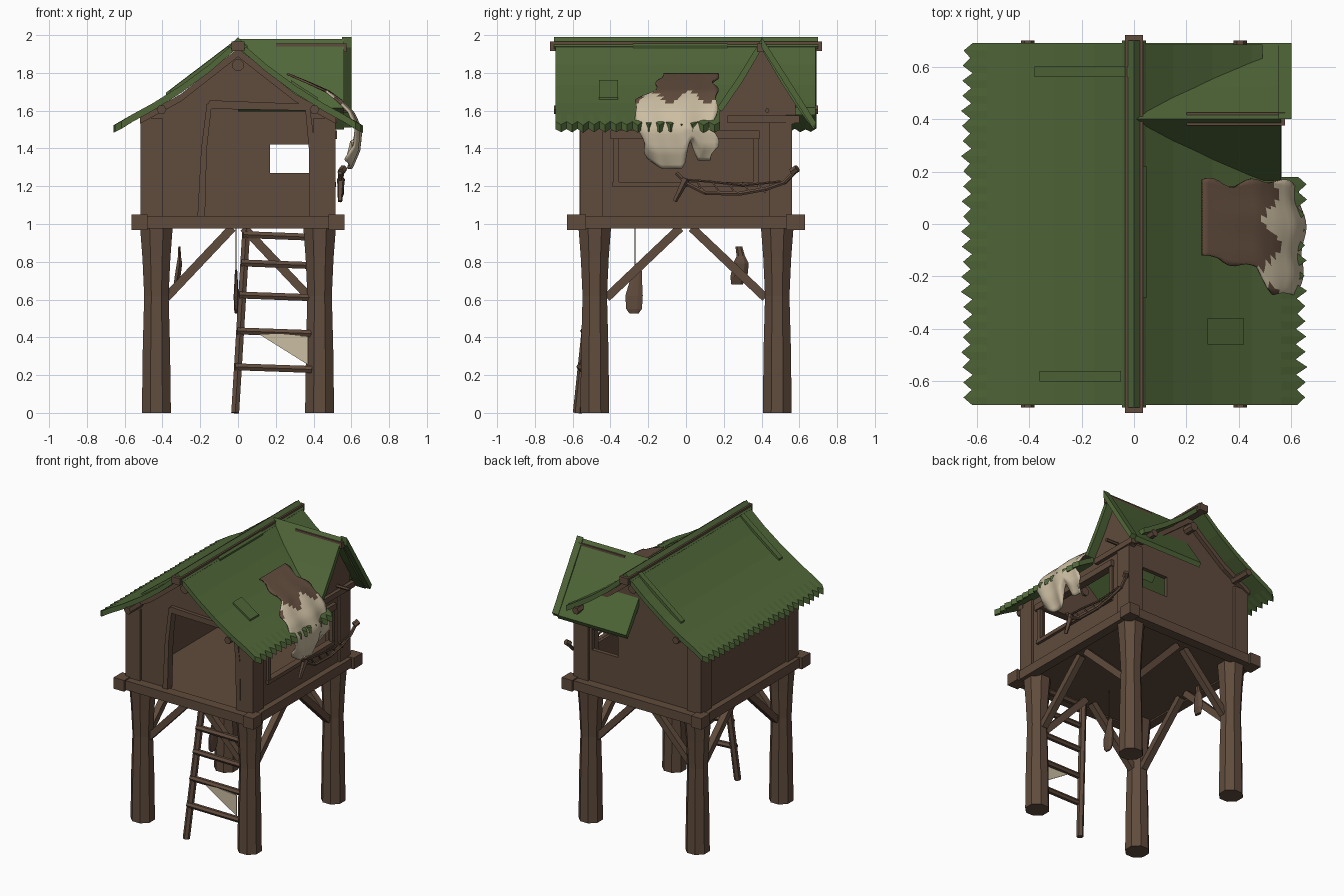
import bpy, bmesh, math, random
from mathutils import Vector, Matrix

if "Cube" in bpy.data.objects:
    bpy.data.objects.remove(bpy.data.objects["Cube"])
random.seed(4)

def material(name, c):
    m = bpy.data.materials.new(name)
    m.diffuse_color = (*c, 1)
    m.use_nodes = True
    m.node_tree.nodes["Principled BSDF"].inputs["Base Color"].default_value = m.diffuse_color
    return m
WOOD = material("brown wood", (0.117, 0.071, 0.046))
GREEN = material("green roof", (0.080, 0.135, 0.040))
CREAM = material("cream hide", (0.60, 0.51, 0.36))

def finish(name, bm, mat):
    bmesh.ops.recalc_face_normals(bm, faces=bm.faces)
    me = bpy.data.meshes.new(name)
    bm.to_mesh(me)
    bm.free()
    me.materials.append(mat)
    ob = bpy.data.objects.new(name, me)
    bpy.context.collection.objects.link(ob)
    return ob

def prism(name, pts, axis, a, b, mat=WOOD):
    """Extrude a 2D profile along x, y or z from a to b."""
    put = {'x': lambda p, t: (t, p[0], p[1]), 'y': lambda p, t: (p[0], t, p[1]),
           'z': lambda p, t: (p[0], p[1], t)}[axis]
    bm = bmesh.new()
    A = [bm.verts.new(put(p, a)) for p in pts]
    B = [bm.verts.new(put(p, b)) for p in pts]
    bm.faces.new(A)
    bm.faces.new(B)
    for i in range(len(pts)):
        j = (i + 1) % len(pts)
        bm.faces.new((A[i], A[j], B[j], B[i]))
    return finish(name, bm, mat)

def box(name, x0, x1, y0, y1, z0, z1, mat=WOOD):
    return prism(name, [(x0, y0), (x1, y0), (x1, y1), (x0, y1)], 'z', z0, z1, mat)

def rod(name, p, q, r, n=6, r2=None, mat=WOOD):
    p, q = Vector(p), Vector(q)
    d = q - p
    bm = bmesh.new()
    M = Matrix.Translation((p + q) / 2) @ d.to_track_quat('Z', 'Y').to_matrix().to_4x4() @ Matrix.Rotation(math.pi / n, 4, 'Z')
    bmesh.ops.create_cone(bm, cap_ends=True, segments=n, radius1=r, radius2=r2 or r, depth=d.length, matrix=M)
    return finish(name, bm, mat)

def lathe(name, cx, cy, rings, n, sx=1, sy=1):
    """Stack of rings (z, radius, dx, dy) closed at both ends."""
    bm = bmesh.new()
    rows = [[bm.verts.new((cx + dx + sx * r * math.cos((k + .5) * 2 * math.pi / n),
                           cy + dy + sy * r * math.sin((k + .5) * 2 * math.pi / n), z))
             for k in range(n)] for z, r, dx, dy in rings]
    bm.faces.new(rows[0])
    bm.faces.new(rows[-1])
    for a, b in zip(rows, rows[1:]):
        for k in range(n):
            bm.faces.new((a[k], a[(k + 1) % n], b[(k + 1) % n], b[k]))
    return finish(name, bm, WOOD)

def lerp(table, t):
    for a, b in zip(table, table[1:]):
        if t <= b[0]:
            f = (t - a[0]) / (b[0] - a[0])
            return [u + (v - u) * f for u, v in zip(a[1:], b[1:])]
    return list(table[-1][1:])

# Legs and diagonal braces
for sx in (-1, 1):
    for sy in (-1, 1):
        lathe("leg", sx * 0.432, sy * 0.483,
              [(0, .083, 0, 0), (.35, .078, 0, 0), (.62, .070, 0, 0), (.82, .080, 0, 0), (.99, .094, 0, 0)], 8)
        rod("brace_x", (sx * .38, sy * .47, .61), (sx * .03, sy * .47, .98), .032, 4)
        rod("brace_y", (sx * .43, sy * .42, .61), (sx * .43, sy * .03, .98), .032, 4)
        # Corner blocks and corner posts of the cabin
        box("corner_block", sx * .48, sx * .565, sy * .53, sy * .63, .968, 1.05)
        box("corner_post", sx * .40, sx * .515, sy * .44, sy * .562, 1.0, 1.56)

# Platform
box("floor", -.52, .52, -.57, .57, .985, 1.035)
for s in (-1, 1):
    box("rim_beam_x", -.55, .55, s * .54, s * .612, .975, 1.042)
    box("rim_beam_y", s * .48, s * .545, -.6, .6, .975, 1.042)

# Front wall with doorway, back wall with window
gable = [(.5, 1.57), (.3, 1.685), (.15, 1.80), (0, 1.93), (-.15, 1.80), (-.3, 1.685), (-.5, 1.57)]
prism("front_wall", [(.38, 1.03), (.5, 1.03)] + gable +
      [(-.5, 1.03), (-.18, 1.03), (-.17, 1.4), (-.15, 1.61), (.36, 1.61), (.38, 1.4)], 'y', -.545, -.515)
prism("back_wall_upper", [(.5, 1.35)] + gable + [(-.5, 1.35), (.17, 1.35), (.17, 1.42), (.38, 1.42), (.38, 1.35)], 'y', .515, .545)
prism("back_wall_lower", [(-.5, 1.03), (.5, 1.03), (.5, 1.35), (.38, 1.35), (.38, 1.27), (.17, 1.27), (.17, 1.35), (-.5, 1.35)], 'y', .515, .545)
box("left_wall", -.5, -.47, -.54, .54, 1.03, 1.58)

# Right wall with long window and the dormer gable
prism("right_wall_lower", [(-.54, 1.03), (.54, 1.03), (.54, 1.35), (.37, 1.35), (.37, 1.22), (-.37, 1.22), (-.37, 1.35), (-.54, 1.35)], 'x', .47, .5)
prism("right_wall_upper", [(-.54, 1.35), (-.54, 1.56), (.17, 1.56), (.18, 1.6), (.4, 1.945), (.58, 1.66), (.58, 1.54), (.54, 1.52),
                           (.54, 1.35), (.37, 1.35), (.37, 1.45), (-.37, 1.45), (-.37, 1.35)], 'x', .47, .5)
box("dormer_sill", .49, .525, .22, .60, 1.535, 1.575)
rod("dormer_peg", (.48, .43, 1.6), (.60, .43, 1.6), .012)

# Door and window frames
prism("door_jamb_left", [(-.215, 1.03), (-.175, 1.03), (-.165, 1.4), (-.14, 1.62), (-.165, 1.64), (-.195, 1.4)], 'y', -.565, -.51)
prism("door_jamb_right", [(.38, 1.03), (.415, 1.03), (.41, 1.4), (.38, 1.62), (.355, 1.62), (.375, 1.4)], 'y', -.565, -.51)
prism("door_lintel", [(-.17, 1.61), (.39, 1.60), (.38, 1.635), (-.15, 1.655)], 'y', -.57, -.51)
box("window_head", .49, .525, -.40, .39, 1.45, 1.495)
box("window_sill", .49, .52, -.39, .38, 1.195, 1.222)
for y in (-.385, .355):
    box("window_side", .49, .515, y, y + .03, 1.21, 1.46)

# Main roof: two sagging slopes with ragged eaves
slope = [(0, 1.975), (.15, 1.845), (.3, 1.735), (.45, 1.64), (.56, 1.58), (.635, 1.535)]
def roof_side(name, s, y0, y1, rows, n, ragged):
    bm = bmesh.new()
    grid = []
    for i, (x, z) in enumerate(rows):
        row = []
        for k in range(n + 1):
            dx = ((.02 if k % 2 else -.015) + random.uniform(-.006, .006)) if ragged and i == len(rows) - 1 else 0
            row.append(bm.verts.new((s * (x + dx), y0 + (y1 - y0) * k / n, z - dx * .5)))
        grid.append(row)
    for a, b in zip(grid, grid[1:]):
        for k in range(n):
            bm.faces.new((a[k], a[k + 1], b[k + 1], b[k]))
    bmesh.ops.recalc_face_normals(bm, faces=bm.faces)
    if bm.faces[:][0].normal.z < 0:
        bmesh.ops.reverse_faces(bm, faces=bm.faces)
    top = list(bm.faces)
    low = {v: bm.verts.new(v.co - Vector((0, 0, .04))) for v in list(bm.verts)}
    edges = [e for e in bm.edges if e.is_boundary]
    for f in top:
        bm.faces.new([low[v] for v in reversed(f.verts)])
    for e in edges:
        a, b = e.verts
        bm.faces.new((a, b, low[b], low[a]))
    return finish(name, bm, GREEN)
roof_side("roof_left", -1, -.69, .69, slope, 48, True)
roof_side("roof_right", 1, -.69, .18, slope, 30, True)
roof_side("roof_right_behind_dormer", 1, .18, .685, slope[:4] + [(.49, 1.618)], 6, False)
prism("ridge_cap", [(-.045, 1.94), (0, 1.99), (.045, 1.94), (.03, 1.92), (-.03, 1.92)], 'y', -.70, .70, GREEN)
box("ridge_pole", -.035, .035, -.72, .72, 1.915, 1.965)

# Dormer roof
prism("dormer_roof", [(.165, 1.615), (.28, 1.785), (.4, 1.98), (.52, 1.785), (.62, 1.635), (.69, 1.53),
                      (.675, 1.50), (.60, 1.60), (.50, 1.755), (.4, 1.925), (.30, 1.755), (.19, 1.595)], 'x', .0, .56, GREEN)
prism("dormer_edge_board", [(.40, 1.99), (.56, 1.74), (.69, 1.535), (.67, 1.51), (.53, 1.73), (.4, 1.935)], 'x', .55, .60, GREEN)
box("dormer_ridge_pole", .2, .575, .375, .425, 1.91, 1.955)

# Roof patches
for s, xa, xb, y0, y1 in ((1, .28, .42, -.46, -.36), (-1, .02, .38, .56, .6), (-1, .05, .36, -.6, -.56), (1, .03, .05, -.28, .22)):
    za, zb = lerp(slope, xa)[0], lerp(slope, xb)[0]
    prism("roof_patch", [(s * xa, za - .02), (s * xb, zb - .02), (s * xb, zb + .012), (s * xa, za + .012)], 'y', y0, y1, GREEN)

# Purlin ends and gable rafters
for sy in (-1, 1):
    rod("ridge_beam_end", (0, sy * .50, 1.84), (0, sy * .62, 1.84), .032, 8)
    for sx in (-1, 1):
        rod("purlin_end", (sx * .405, sy * .45, 1.605), (sx * .405, sy * .70, 1.605), .026, 6)
        prism("gable_rafter", [(0, 1.93), (sx * .3, 1.69), (sx * .52, 1.565), (sx * .52, 1.53), (sx * .3, 1.65), (0, 1.885)],
              'y', sy * .53, sy * .575)

# Ladder: one rail, rungs fixed to the front right leg
rod("ladder_rail", (-.015, -.575, 0), (.045, -.47, .99), .024, 6)
for z in (.24, .43, .62, .79, .94):
    t = z / .99
    y = -.575 + .105 * t
    rod("ladder_rung", (-.03 + .06 * t, y - .01, z + .004), (.39, y + .01, z - .01), .021, 6)
prism("ladder_cloth", [(.09, .43), (.37, .405), (.37, .255)], 'y', -.545, -.538, CREAM)

# Hanging paddles under the floor
rod("hanging_cord", (-.01, -.27, .72), (-.01, -.27, .99), .004, 4)
lathe("hanging_float", -.01, -.275, [(.525, .025, 0, 0), (.55, .045, 0, 0), (.62, .05, 0, 0), (.70, .035, 0, .01),
                                    (.75, .025, 0, .02), (.76, .012, 0, .02)], 8, .28, 1)
lathe("hanging_tool", -.31, .27, [(.68, .03, -.02, 0), (.72, .045, -.01, .01), (.79, .042, 0, .02),
                                 (.83, .022, 0, .02), (.88, .018, 0, .01)], 6, .4, 1)

# Bow with string on the right wall
def chain(name, pts, r):
    for a, b in zip(pts, pts[1:]):
        rod(name, a, b, r, 6)
chain("bow_limb", [(.54, -.05, 1.27), (.545, .01, 1.21), (.55, .10, 1.165), (.55, .28, 1.16), (.55, .42, 1.185), (.545, .52, 1.22), (.55, .58, 1.28)], .012)
chain("bow_string", [(.55, -.01, 1.235), (.555, .12, 1.225), (.555, .3, 1.205), (.55, .5, 1.225)], .007)
for y in (.06, .14, .22, .3, .38):
    rod("bow_tie", (.55, y, 1.22), (.55, y + .04, 1.165), .006, 4)
rod("bow_hanger", (.54, -.06, 1.12), (.545, .0, 1.24), .012, 5, .022)
rod("bow_tip", (.545, .56, 1.275), (.56, .59, 1.295), .02, 6)

# Animal hide draped over the eave: brown above, cream below
path = [(0, .26, 1.795, -.12, .17), (.2, .38, 1.745, -.15, .15), (.36, .48, 1.70, -.17, .165), (.46, .54, 1.655, -.26, .17),
        (.58, .605, 1.59, -.275, .155), (.72, .645, 1.50, -.25, .15), (.86, .635, 1.40, -.22, .17), (1, .595, 1.32, -.19, .13)]
bm = bmesh.new()
N = 28
rows = []
for i in range(N + 1):
    row = []
    for k in range(N + 1):
        v = k / N
        hem = -.25 * max(0, 1 - abs(v - .66) / .13) + (.06 if v < .6 else -.04) - .10 * max(0, 1 - v / .2)
        t = i / N
        x, z, ya, yb = lerp(path, min(1, t))
        edge = hem * max(0, t - .7) / .3 * .45
        wob = .012 * math.sin(i * .9) if k in (0, N) else 0
        bulge = .012 * math.sin(v * 13) * t - .03 * (2 * v - 1) ** 2 * t
        row.append(bm.verts.new((x + bulge, ya + (yb - ya) * v + wob, z - edge)))
    rows.append(row)
for a, b in zip(rows, rows[1:]):
    for k in range(N):
        f = bm.faces.new((a[k], b[k], b[k + 1], a[k + 1]))
        c = f.calc_center_median()
        f.material_index = 1 if c.z < 1.665 + .03 * math.sin(c.y * 32 + 1) else 0
        f.smooth = True
hide = finish("animal_hide", bm, WOOD)
hide.data.materials.append(CREAM)
mod = hide.modifiers.new("thickness", 'SOLIDIFY')
mod.thickness = .012
mod.offset = 0
